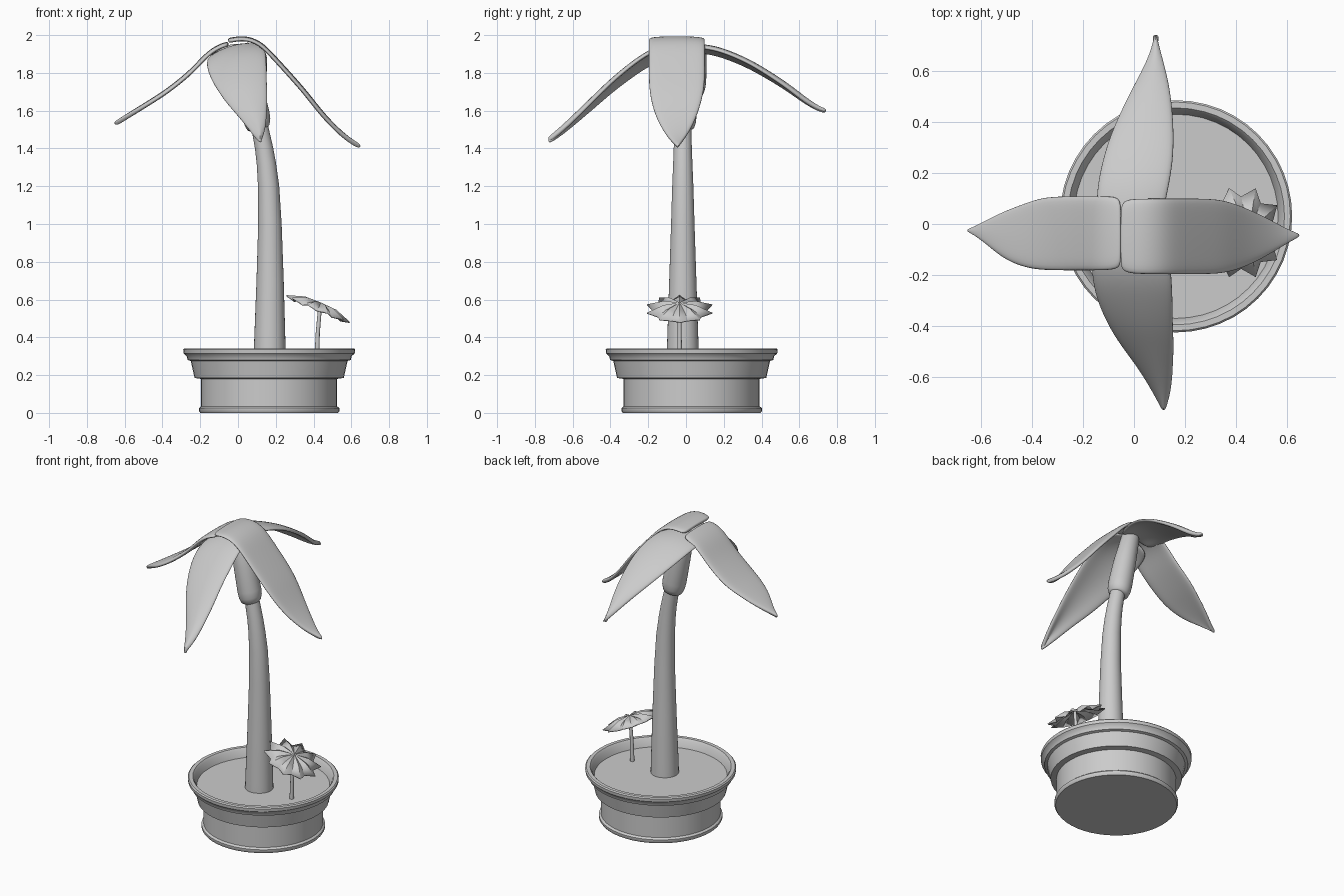
import bpy, bmesh, math
from mathutils import Vector, Matrix

cube = bpy.data.objects.get("Cube")
if cube:
    bpy.data.objects.remove(cube, do_unlink=True)

grey = bpy.data.materials.new("plain grey")
grey.use_nodes = True
COLOUR = (0.6, 0.6, 0.6, 1)
grey.diffuse_color = COLOUR
grey.node_tree.nodes["Principled BSDF"].inputs["Base Color"].default_value = COLOUR


def finish(name, bm, angle=40):
    """Turn a bmesh into a smooth shaded object."""
    bmesh.ops.recalc_face_normals(bm, faces=bm.faces)
    mesh = bpy.data.meshes.new(name)
    bm.to_mesh(mesh)
    bm.free()
    mesh.materials.append(grey)
    obj = bpy.data.objects.new(name, mesh)
    bpy.context.collection.objects.link(obj)
    bpy.ops.object.select_all(action="DESELECT")
    bpy.context.view_layer.objects.active = obj
    obj.select_set(True)
    bpy.ops.object.shade_smooth_by_angle(angle=math.radians(angle))
    return obj


def tube(name, rings, sides=32, angle=40):
    """Loft circles (x, y, z, radius, tilt) into a capped solid."""
    bm = bmesh.new()
    loops = []
    for x, y, z, r, tilt in rings:
        turn = Matrix.Rotation(tilt, 3, "Y")
        loop = []
        for i in range(sides):
            a = math.tau * i / sides
            offset = turn @ Vector((r * math.cos(a), r * math.sin(a), 0))
            loop.append(bm.verts.new(Vector((x, y, z)) + offset))
        loops.append(loop)
    for low, high in zip(loops, loops[1:]):
        for i in range(sides):
            j = (i + 1) % sides
            bm.faces.new((low[i], low[j], high[j], high[i]))
    bm.faces.new(loops[0])
    bm.faces.new(loops[-1])
    return finish(name, bm, angle)


def leaf(name, stations, place, slope=0.0, dome=0.012):
    """Thin frond: stations are (distance, height, low edge, high edge)."""
    bm = bmesh.new()
    rows = []
    for d, z, lo, hi in stations:
        row = []
        for k in range(5):
            t = k / 4
            across = lo + (hi - lo) * t
            h = z + slope * (across - (lo + hi) / 2) - dome * (2 * t - 1) ** 2
            row.append(bm.verts.new(place(d, across, h)))
        rows.append(row)
    for a, b in zip(rows, rows[1:]):
        for k in range(4):
            bm.faces.new((a[k], a[k + 1], b[k + 1], b[k]))
    obj = finish(name, bm, 60)
    if obj.data.polygons[0].normal.z < 0:
        obj.data.flip_normals()
    thick = obj.modifiers.new("thickness", "SOLIDIFY")
    thick.thickness = 0.024
    soft = obj.modifiers.new("rounding", "SUBSURF")
    soft.levels = soft.render_levels = 2
    return obj


# Pot with stepped wall, rim and soil
PX, PY = 0.165, 0.03
pot_profile = [(0.365, 0), (0.372, 0.01), (0.372, 0.025), (0.36, 0.035), (0.36, 0.18),
               (0.395, 0.185), (0.415, 0.275), (0.432, 0.28), (0.437, 0.3), (0.453, 0.315),
               (0.455, 0.335), (0.448, 0.342), (0.425, 0.342), (0.415, 0.33), (0.4, 0.285)]
tube("pot", [(PX, PY, z, r, 0) for r, z in pot_profile], 48, 35)

# Curved trunk and thicker crown shaft
TY = -0.017
tube("trunk", [(0.168, TY, 0.27, 0.085, 0), (0.168, TY, 0.34, 0.084, 0),
               (0.17, TY, 0.7, 0.072, 0), (0.169, TY, 1.0, 0.062, -0.02),
               (0.162, TY, 1.2, 0.056, -0.06), (0.15, TY, 1.32, 0.051, -0.12),
               (0.138, TY, 1.4, 0.048, -0.2), (0.118, TY, 1.5, 0.045, -0.25),
               (0.1, TY, 1.57, 0.044, -0.25)])
tube("crown_shaft", [(0.112, TY, 1.5, 0.045, -0.25), (0.108, TY, 1.51, 0.06, -0.25),
                     (0.103, TY, 1.54, 0.07, -0.25), (0.095, TY, 1.58, 0.073, -0.25),
                     (0.06, TY, 1.74, 0.068, -0.25), (0.015, TY, 1.93, 0.055, -0.25),
                     (0.01, TY, 1.95, 0.045, -0.25)], 32, 60)

# Four drooping fronds
leaf("left_frond", [(-0.055, 1.984, -0.17, 0.07), (-0.04, 1.987, -0.195, 0.1), (0.03, 2.0, -0.2, 0.103),
                    (0.12, 1.975, -0.2, 0.103), (0.2, 1.89, -0.2, 0.103), (0.3, 1.78, -0.2, 0.103),
                    (0.37, 1.7, -0.195, 0.095), (0.45, 1.595, -0.17, 0.065), (0.54, 1.5, -0.12, 0.02),
                    (0.61, 1.445, -0.075, -0.02), (0.655, 1.42, -0.05, -0.038)],
     lambda d, w, z: (d, w, z), dome=0.006)
leaf("right_frond", [(0.05, 1.965, -0.155, 0.08), (0.065, 1.965, -0.18, 0.11), (0.12, 1.945, -0.185, 0.112),
                     (0.18, 1.9, -0.185, 0.112), (0.25, 1.82, -0.185, 0.112), (0.36, 1.73, -0.185, 0.11),
                     (0.43, 1.683, -0.175, 0.085), (0.51, 1.633, -0.145, 0.055), (0.58, 1.59, -0.085, 0.02),
                     (0.63, 1.558, -0.045, -0.008), (0.66, 1.54, -0.03, -0.02)],
     lambda d, w, z: (-d, w, z), dome=0.006)
leaf("front_frond", [(0.03, 1.955, -0.13, 0.11), (0.1, 1.95, -0.17, 0.14), (0.2, 1.915, -0.175, 0.15),
                     (0.3, 1.845, -0.155, 0.155), (0.4, 1.765, -0.11, 0.155), (0.48, 1.69, -0.06, 0.16),
                     (0.57, 1.605, 0.01, 0.157), (0.65, 1.53, 0.06, 0.152), (0.71, 1.478, 0.095, 0.135),
                     (0.735, 1.46, 0.11, 0.122)],
     lambda d, w, z: (w, -d, z), slope=0.22, dome=0.03)
leaf("back_frond", [(-0.02, 1.955, -0.12, 0.09), (0.05, 1.955, -0.155, 0.12), (0.15, 1.945, -0.15, 0.14),
                    (0.25, 1.91, -0.13, 0.157), (0.35, 1.865, -0.1, 0.16), (0.45, 1.805, -0.055, 0.155),
                    (0.55, 1.74, -0.005, 0.143), (0.64, 1.668, 0.045, 0.12), (0.71, 1.622, 0.07, 0.1),
                    (0.745, 1.612, 0.078, 0.09)],
     lambda d, w, z: (w, d, z), slope=0.1, dome=0.02)

# Small plant: thin stem and pleated star canopy
CY = -0.034
tube("small_stem", [(0.418, CY, 0.28, 0.013, 0), (0.422, CY, 0.42, 0.011, 0),
                    (0.436, CY, 0.58, 0.01, 0)], 12)
POINTS = 10
bm = bmesh.new()
apex = bm.verts.new((0, 0, 0.035))
inner, outer = [], []
for i in range(POINTS * 2):
    a = math.pi * i / POINTS
    ridge = i % 2 == 0
    c, s = math.cos(a), math.sin(a)
    inner.append(bm.verts.new((0.09 * c, 0.09 * s, 0.032 if ridge else 0.014)))
    r = 0.183 if ridge else 0.142
    outer.append(bm.verts.new((r * c, r * s, 0.0 if ridge else -0.012)))
for i in range(POINTS * 2):
    j = (i + 1) % (POINTS * 2)
    bm.faces.new((apex, inner[i], inner[j]))
    bm.faces.new((inner[i], outer[i], outer[j], inner[j]))
canopy_place = Matrix.Translation((0.425, CY, 0.552)) @ Matrix.Rotation(math.radians(23), 4, "Y")
bmesh.ops.transform(bm, matrix=canopy_place, verts=bm.verts)
canopy = finish("small_canopy", bm, 20)
canopy.modifiers.new("thickness", "SOLIDIFY").thickness = 0.006
